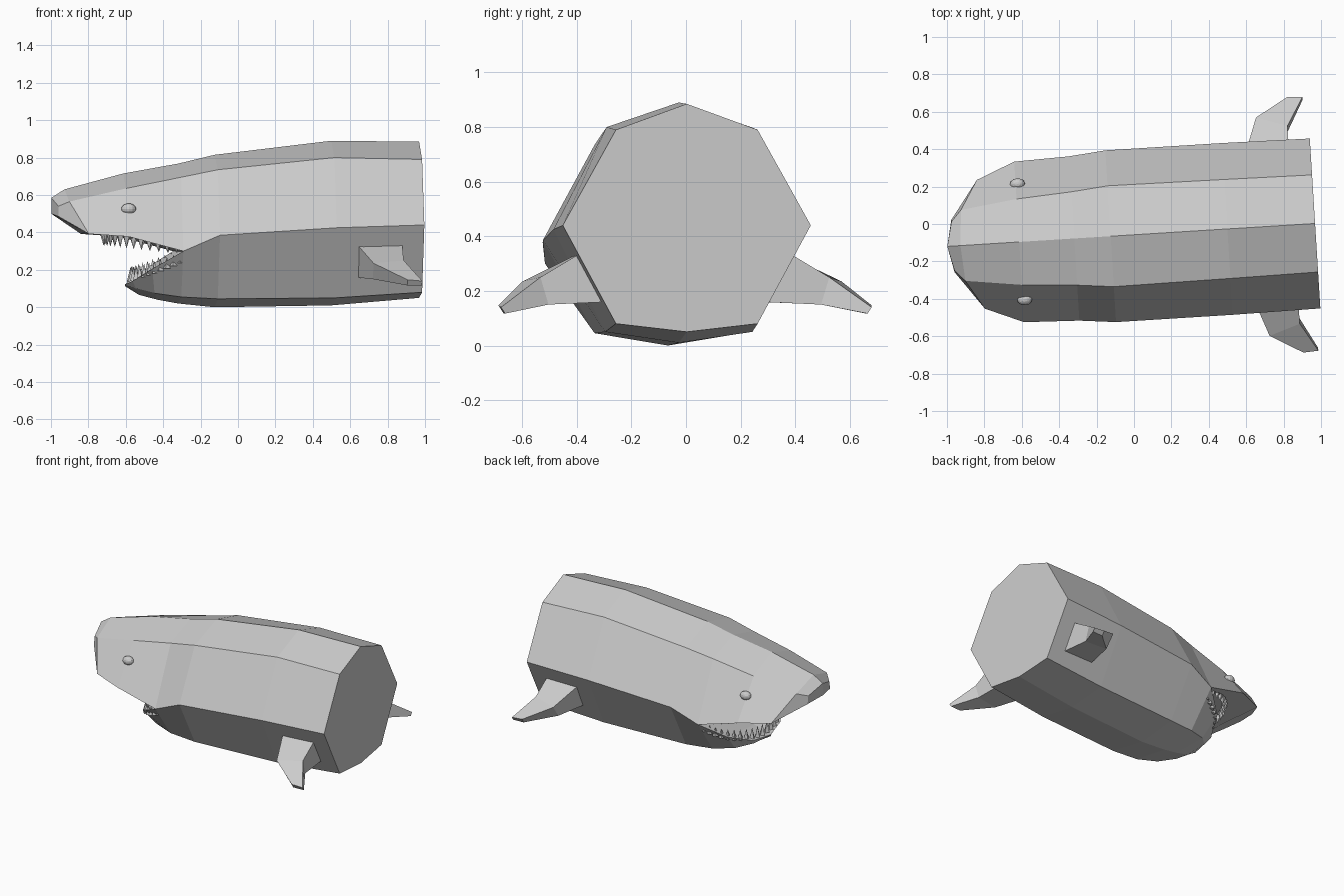
import bpy, bmesh, math
from mathutils import Matrix, Vector

if "Cube" in bpy.data.objects:
    bpy.data.objects.remove(bpy.data.objects["Cube"])

# the whole model is turned slightly about z
PLACE = Matrix.Translation((0, -0.0575, 0)) @ Matrix.Rotation(math.radians(3.57), 4, 'Z')


def finish(bm, name, mirror=True):
    if mirror:
        bmesh.ops.mirror(bm, geom=bm.verts[:] + bm.edges[:] + bm.faces[:],
                         matrix=Matrix.Identity(4), axis='Y', merge_dist=0.0001)
    bmesh.ops.remove_doubles(bm, verts=bm.verts[:], dist=0.0005)
    bmesh.ops.recalc_face_normals(bm, faces=bm.faces[:])
    me = bpy.data.meshes.new(name)
    bm.to_mesh(me)
    bm.free()
    ob = bpy.data.objects.new(name, me)
    bpy.context.collection.objects.link(ob)
    ob.matrix_world = PLACE
    return ob


def face(bm, pts):
    bm.faces.new([bm.verts.new(p) for p in pts])


def loft(bm, *lines):
    """Quads between neighbouring lengthwise lines."""
    for a, b in zip(lines, lines[1:]):
        for i in range(len(a) - 1):
            face(bm, (a[i], a[i + 1], b[i + 1], b[i]))


# body: lengthwise edge lines of one half, nose to cut end
top = [(-1, 0, .585), (-.93, 0, .63), (-.615, 0, .715), (-.32, 0, .768),
       (-.125, 0, .815), (.5, 0, .89), (.97, 0, .885)]
ridge = [(-.97, .13, .54), (-.915, .19, .565), (-.615, .23, .635), (-.32, .25, .695),
         (-.125, .27, .735), (.5, .265, .80), (.97, .26, .79)]
side = [(-.97, .14, .485), (-.82, .345, .392), (-.615, .43, .378), (-.32, .44, .30),
        (-.125, .46, .385), (.5, .46, .425), (.97, .455, .44)]
jaw = [(-.605, 0, .122), (-.575, .17, .14), (-.48, .33, .205)] + side[3:]
lower = [(-.605, 0, .118), (-.555, .13, .1), (-.46, .21, .075), (-.32, .255, .055),
         (-.125, .27, .045), (.5, .27, .05), (.97, .26, .08)]
bottom = [(-.605, 0, .112), (-.53, 0, .066), (-.43, 0, .04), (-.32, 0, .02),
          (-.125, 0, 0), (.5, 0, .01), (.97, 0, .05)]
palate = [(-1, 0, .5), (-.82, 0, .402), (-.615, 0, .388), (-.32, 0, .34)]
floor = [(-.605, 0, .122), (-.575, 0, .13), (-.48, 0, .165), (-.32, 0, .23)]
throat = (-.15, 0, .29)

bm = bmesh.new()
loft(bm, top, ridge, side)
loft(bm, jaw, lower, bottom)
loft(bm, side[:4], palate)
loft(bm, jaw[:4], floor)
face(bm, (top[0], ridge[0], side[0], palate[0]))
face(bm, (side[3], palate[3], throat))
face(bm, (side[3], floor[3], throat))
face(bm, (top[6], ridge[6], side[6], lower[6], bottom[6]))
finish(bm, "body")

# side fins: root, middle and tip sections
sections = [
    [(.615, .38, .335), (.855, .38, .34), (.855, .28, .16), (.615, .28, .16)],
    [(.69, .585, .235), (.855, .53, .25), (.855, .50, .15), (.69, .52, .15)],
    [(.865, .685, .147), (.945, .68, .14), (.945, .665, .117), (.865, .665, .117)],
]
bm = bmesh.new()
loft(bm, *[s + s[:1] for s in sections])
face(bm, sections[0])
face(bm, sections[2])
finish(bm, "side_fins")

# eyes
bm = bmesh.new()
bmesh.ops.create_uvsphere(
    bm, u_segments=12, v_segments=8, radius=.04,
    matrix=Matrix.Translation((-.605, .31, .525)) @ Matrix.Diagonal((1, .75, .75, 1)))
finish(bm, "eyes")


# teeth: rows of small spikes along each jaw arc
def teeth(name, count, rx, ry, z_front, z_corner, height):
    bm = bmesh.new()
    for i in range(count):
        a = math.radians(-83 + 166 * i / (count - 1))
        c = math.cos(a)
        h = height * (.65 + .35 * c)
        z = z_corner + (z_front - z_corner) * c
        m = Matrix.Translation((-.3 - rx * c, ry * math.sin(a), z + h / 2))
        if h < 0:
            m = m @ Matrix.Rotation(math.pi, 4, 'X')
        m = m @ Matrix.Rotation(-a, 4, 'Z')
        bmesh.ops.create_cone(bm, cap_ends=True, segments=4, radius1=.02,
                              radius2=0, depth=abs(h), matrix=m)
    finish(bm, name, mirror=False)


teeth("upper_teeth", 25, .42, .385, .395, .325, -.065)
teeth("lower_teeth", 23, .275, .385, .135, .25, .08)
